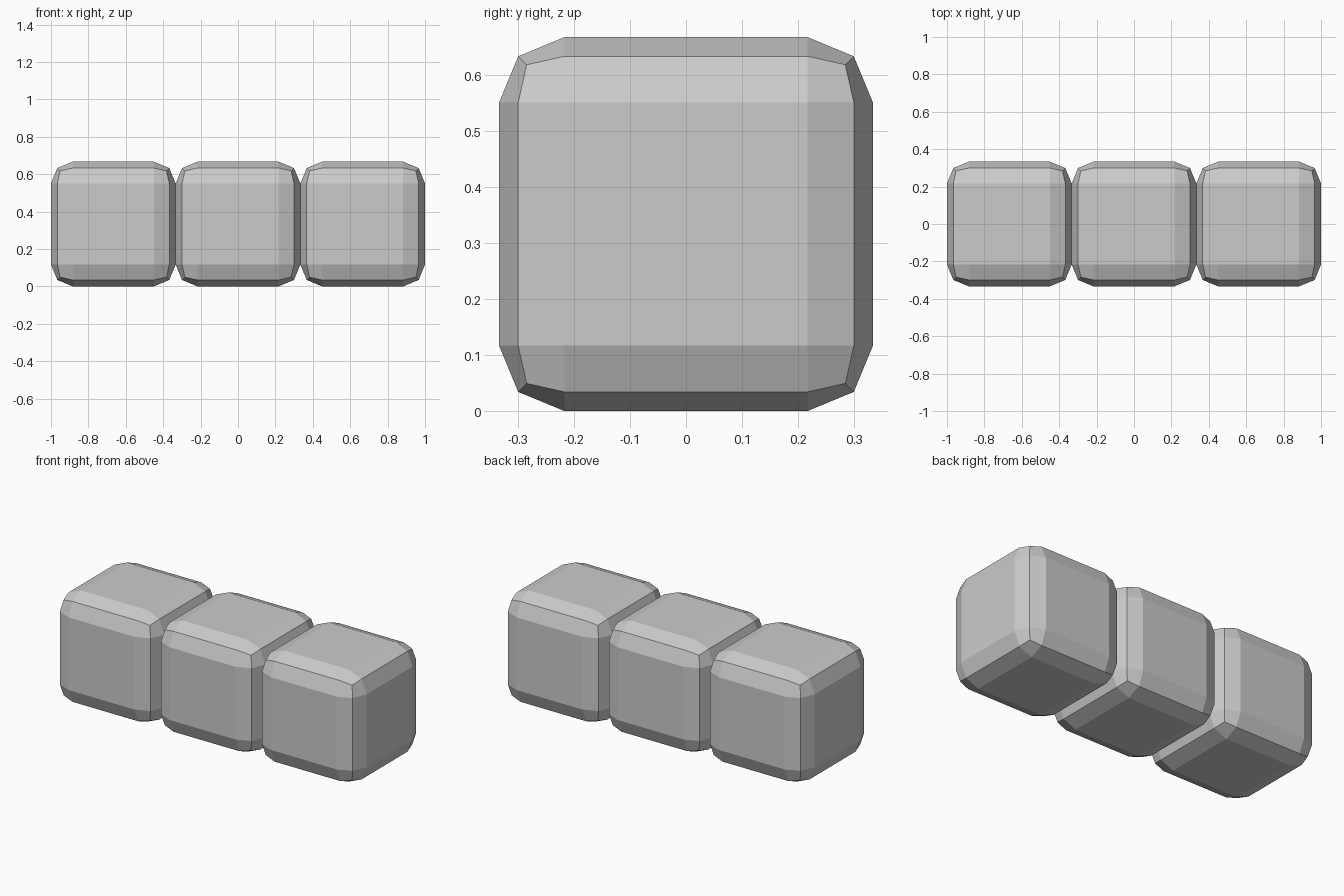
import bpy

if "Cube" in bpy.data.objects:
    bpy.data.objects.remove(bpy.data.objects["Cube"])

SIZE = 2 / 3      # edge length of one block
BEVEL = 0.1165    # rounding radius of the edges


def rounded_block(name, x):
    bpy.ops.mesh.primitive_cube_add(size=SIZE, location=(x, 0, SIZE / 2))
    block = bpy.context.object
    block.name = name
    bevel = block.modifiers.new("rounded_edges", "BEVEL")
    bevel.width = BEVEL
    bevel.segments = 2
    bevel.limit_method = 'NONE'
    bpy.ops.object.shade_flat()
    return block


# Row of three touching blocks
for name, i in (("left_block", -1), ("middle_block", 0), ("right_block", 1)):
    rounded_block(name, i * SIZE)
